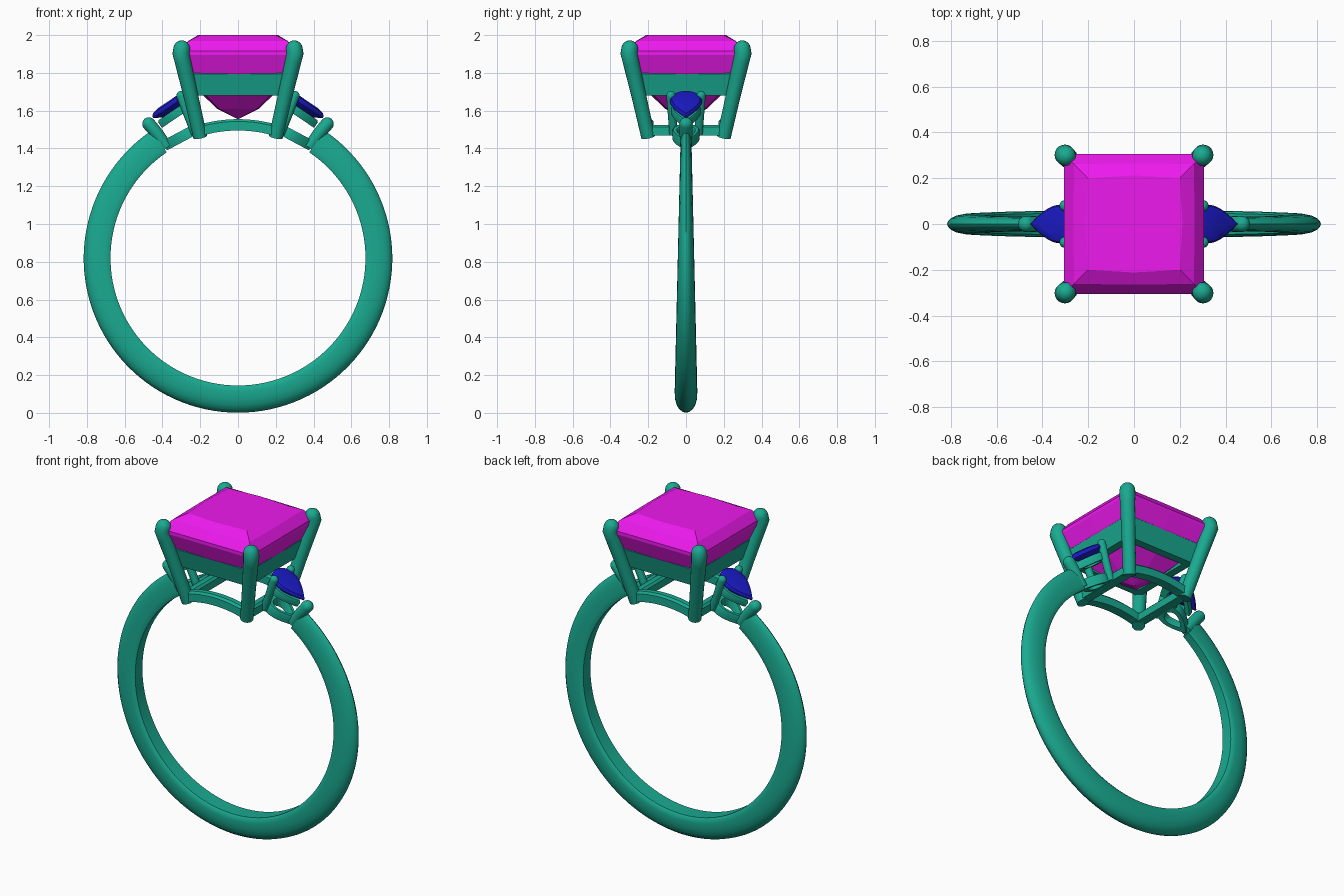
import bpy, bmesh
from math import sin, cos, pi, radians, sqrt
from mathutils import Vector, Matrix

if "Cube" in bpy.data.objects:
    bpy.data.objects.remove(bpy.data.objects["Cube"])


def material(name, color):
    m = bpy.data.materials.new(name)
    m.diffuse_color = color
    m.use_nodes = True
    m.node_tree.nodes["Principled BSDF"].inputs["Base Color"].default_value = m.diffuse_color
    return m


METAL = material("green_metal", (0.01, 0.40, 0.28, 1))
PINK = material("pink_gem", (0.85, 0.01, 0.85, 1))
BLUE = material("blue_gem", (0.01, 0.01, 0.55, 1))


def loft(name, loops, mat, wrap=False, mirror="", angle=40):
    """Skin equal-length loops; wrap joins last to first, otherwise ends are capped."""
    bm = bmesh.new()
    rings = [[bm.verts.new(p) for p in loop] for loop in loops]
    n = len(rings[0])
    pairs = list(zip(rings, rings[1:])) + ([(rings[-1], rings[0])] if wrap else [])
    for a, b in pairs:
        for i in range(n):
            j = (i + 1) % n
            bm.faces.new((a[i], a[j], b[j], b[i]))
    if not wrap:
        bm.faces.new(rings[0][::-1])
        bm.faces.new(rings[-1])
    bmesh.ops.recalc_face_normals(bm, faces=bm.faces[:])
    me = bpy.data.meshes.new(name)
    bm.to_mesh(me)
    bm.free()
    me.materials.append(mat)
    ob = bpy.data.objects.new(name, me)
    bpy.context.collection.objects.link(ob)
    if mirror:
        mod = ob.modifiers.new("Mirror", 'MIRROR')
        mod.use_axis = ["X" in mirror, "Y" in mirror, False]
        mod.use_mirror_merge = False
    if angle:
        bpy.ops.object.select_all(action='DESELECT')
        ob.select_set(True)
        bpy.context.view_layer.objects.active = ob
        bpy.ops.object.shade_smooth_by_angle(angle=radians(angle))
    return ob


def prong(name, path, radii, mirror):
    """Round rod along a path with a domed tip."""
    pts = [Vector(p) for p in path]
    tip_dir = (pts[-1] - pts[-2]).normalized()
    dirs = [(pts[min(i + 1, len(pts) - 1)] - pts[max(i - 1, 0)]).normalized()
            for i in range(len(pts))]
    radii = list(radii)
    end, r = pts[-1].copy(), radii[-1]
    for k in range(1, 6):
        a = k * pi / 2 / 5.2
        pts.append(end + tip_dir * r * sin(a))
        dirs.append(tip_dir)
        radii.append(r * cos(a))
    loops = []
    for p, d, r in zip(pts, dirs, radii):
        u = d.cross(Vector((0, 1, 0))).normalized()
        v = d.cross(u)
        loops.append([p + r * (u * cos(t) + v * sin(t))
                      for t in (2 * pi * i / 20 for i in range(20))])
    return loft(name, loops, METAL, mirror=mirror)


def square(h, z, bulge=1.0):
    b = h * bulge
    return [(h, h, z), (0, b, z), (-h, h, z), (-b, 0, z),
            (-h, -h, z), (0, -b, z), (h, -h, z), (b, 0, z)]


# Shank: D-shaped section swept round the finger, narrowing to the shoulders
CZ, RI = 0.82, 0.675
half = [(0, .8), (.08, .95), (.22, 1), (.5, .97), (.72, .82), (.88, .58), (.97, .28)]
section = half + [(1, 0)] + [(s, -v) for s, v in half[::-1]]
shank = []
for i in range(97):
    a = radians(56 - 292 * i / 96)
    k = (1 - sin(a)) / 2                      # 0 at top, 1 at bottom
    w = 0.027 + 0.033 * k
    th = 0.14 + 0.004 * k
    shank.append([((RI + th * s) * cos(a), w * v, CZ + (RI + th * s) * sin(a))
                  for s, v in section])
low = min(p[2] for loop in shank for p in loop)
shank = [[(x, y, max(z, 0) if low < 0 else z) for x, y, z in loop] for loop in shank]
loft("shank", shank, METAL)

# Centre stone: stepped square cut
loft("centre_stone", [square(h, z, b) for h, z, b in (
    (0.002, 1.555, 1), (0.10, 1.61, 1.1), (0.175, 1.685, 1.08), (0.265, 1.80, 1.03),
    (0.305, 1.895, 1), (0.305, 1.915, 1), (0.262, 1.968, 1.01), (0.20, 2.0, 1.06))],
    PINK, angle=0)

# Centre setting: four claws, square gallery rail
prong("corner_claw",
      [(.2, .2, 1.46), (.25, .25, 1.68), (.292, .292, 1.86), (.302, .302, 1.905), (.298, .298, 1.928)],
      [.037, .039, .043, .045, .044], "XY")
loft("gallery_rail", [square(h, z) for h, z in (
    (0.238, 1.68), (0.268, 1.795), (0.26, 1.805), (0.225, 1.805), (0.19, 1.68))],
    METAL, wrap=True, angle=30)


# Base frame: arched front and back bars, straight side bars
def bar_section(r0, r1, w):
    return [(r0, -w), (r1 - .012, -w), (r1, -w + .012), (r1, w - .012), (r1 - .012, w), (r0, w)]


arch = []
for i in range(17):
    a = radians(90 - 17 + 34 * i / 16)
    arch.append([(r * cos(a), 0.2 + y, CZ + r * sin(a))
                 for r, y in bar_section(RI, .735, .028)])
loft("base_arch", arch, METAL, mirror="Y")
loft("base_side_bar", [[(0.2 + x, y, z) for z, x in bar_section(1.468, 1.525, .028)]
                       for y in (-.2, .2)], METAL, mirror="X")


# Side heads: pear outline on a plane tilted outward
def pear_frame(cx, cz, tilt):
    return Matrix.Translation((cx, 0, cz)) @ Matrix.Rotation(radians(tilt), 4, 'Y')


def pear(frame, scale, z, length=.118, width=.11):
    out = []
    for i in range(32):
        t = 2 * pi * i / 32
        u, v = cos(t), sin(t) * abs(sin(t / 2))
        out.append(frame @ Vector((length * u * scale, width * v * scale, z)))
    return out


top = pear_frame(.352, 1.63, 34)
loft("side_stone", [pear(top, s, z) for s, z in (
    (.02, -.055), (.55, -.035), (1, -.004), (1, .006), (.9, .018), (.6, .026))],
    BLUE, mirror="X", angle=20)


def pear_rail(name, frame, s, h):
    loft(name, [pear(frame, a, z) for a, z in (
        (s, -h), (s, h * .6), (s - .07, h), (s - .28, h), (s - .35, h * .6), (s - .35, -h))],
        METAL, wrap=True, mirror="X")


pear_rail("side_upper_rail", pear_frame(.325, 1.588, 34), .92, .022)
pear_rail("side_lower_rail", pear_frame(.30, 1.462, 28), .86, .028)

# Side claws: a pair at the round end, one at the point joined to the shank
prong("side_claw", [(.225, .066, 1.475), (.27, .074, 1.59), (.302, .08, 1.68)],
      [.022, .023, .024], "XY")
prong("point_claw", [(.375, 0, 1.405), (.43, 0, 1.48), (.472, 0, 1.53)],
      [.03, .034, .035], "X")
